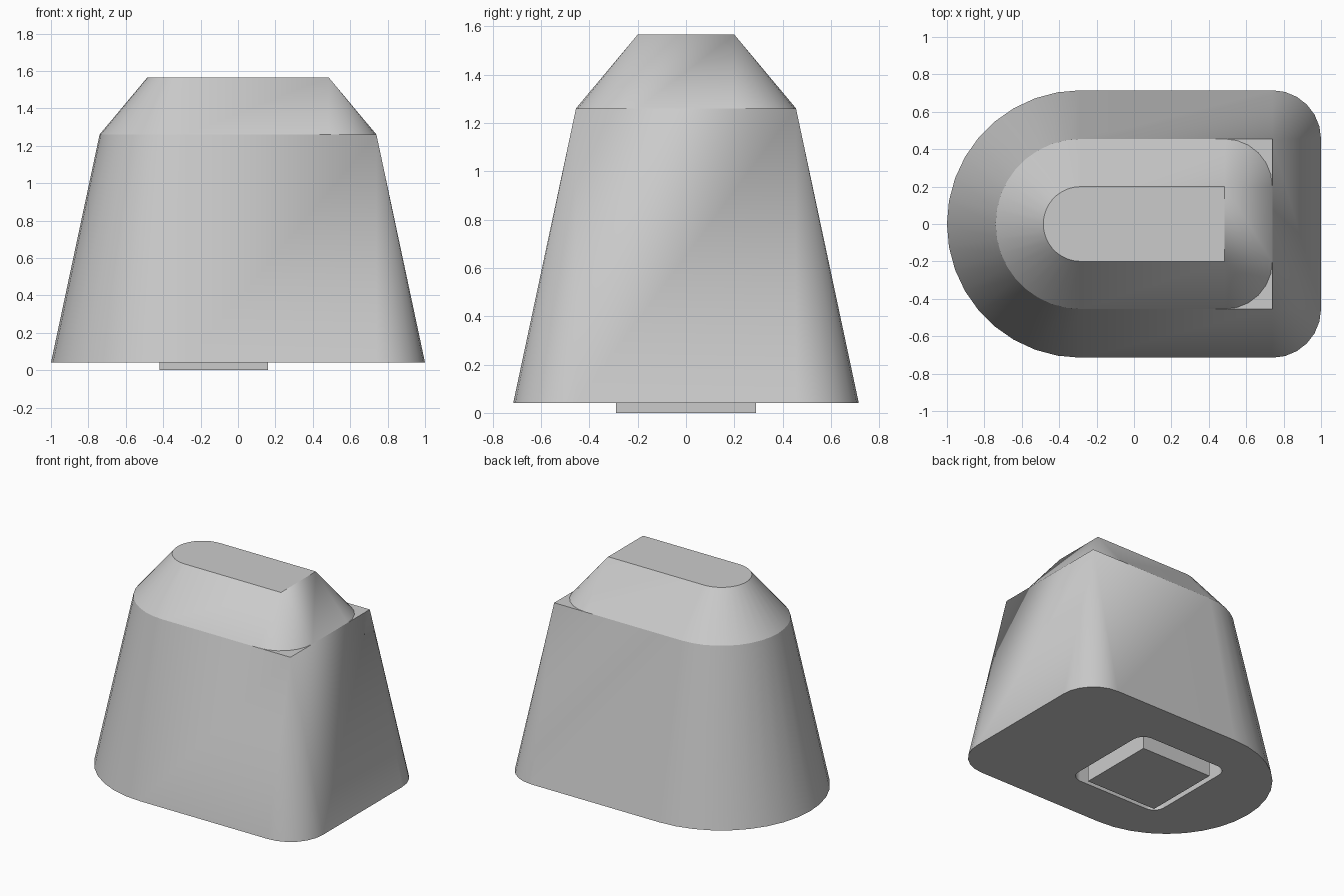
import bpy
import bmesh
from math import cos, sin, radians

if "Cube" in bpy.data.objects:
    bpy.data.objects.remove(bpy.data.objects["Cube"], do_unlink=True)

grey = bpy.data.materials.new("light_grey")
grey.use_nodes = True
COLOUR = (0.6, 0.6, 0.6, 1.0)
grey.diffuse_color = COLOUR
grey.node_tree.nodes["Principled BSDF"].inputs["Base Color"].default_value = COLOUR

ROUND_X = -0.285      # centre line of the rounded end
FOOT_X = -0.13        # centre of the foot and its pocket
FOOT_HALF = 0.29
BASE_Z, SHOULDER_Z, TOP_Z, POCKET_Z = 0.04, 1.26, 1.565, 0.4


def ring(bm, arcs, z):
    """Closed ring from arcs (x, y, radius, start angle, sweep, steps).
    A zero radius repeats one vertex, so rings keep matching counts."""
    verts = []
    for x, y, r, start, sweep, steps in arcs:
        corner = bm.verts.new((x, y, z)) if r == 0 else None
        for i in range(steps + 1):
            a = radians(start + sweep * i / steps)
            verts.append(corner or bm.verts.new((x + r * cos(a), y + r * sin(a), z)))
    return verts


def d_ring(bm, half_width, right, corner, z):
    """D-shaped outline: half circle at -x, two corners at +x."""
    x, y = right - corner, half_width - corner
    return ring(bm, [(ROUND_X, 0, half_width, 90, 180, 18),
                     (x, -y, corner, 270, 90, 6),
                     (x, y, corner, 0, 90, 6)], z)


def square_ring(bm, half, corner, z):
    d = half - corner
    return ring(bm, [(FOOT_X + d, d, corner, 0, 90, 5),
                     (FOOT_X - d, d, corner, 90, 90, 5),
                     (FOOT_X - d, -d, corner, 180, 90, 5),
                     (FOOT_X + d, -d, corner, 270, 90, 5)], z)


def fill(bm, verts):
    bm.faces.new(list(dict.fromkeys(verts)))


def loft(bm, low, high):
    for i in range(len(low)):
        j = (i + 1) % len(low)
        quad = list(dict.fromkeys([low[i], low[j], high[j], high[i]]))
        if len(quad) > 2:
            bm.faces.new(quad)


def finish(bm, name):
    bmesh.ops.recalc_face_normals(bm, faces=bm.faces[:])
    mesh = bpy.data.meshes.new(name)
    bm.to_mesh(mesh)
    bm.free()
    mesh.materials.append(grey)
    obj = bpy.data.objects.new(name, mesh)
    bpy.context.collection.objects.link(obj)
    bpy.ops.object.select_all(action="DESELECT")
    obj.select_set(True)
    bpy.context.view_layer.objects.active = obj
    bpy.ops.object.shade_smooth_by_angle(angle=radians(30))
    weighted = obj.modifiers.new("flat_sides", "WEIGHTED_NORMAL")
    weighted.keep_sharp = True


# Tapered body, with a rounded pocket in its underside
bm = bmesh.new()
bottom = d_ring(bm, 0.715, 1.0, 0.26, BASE_Z)
shoulder = d_ring(bm, 0.455, 0.74, 0, SHOULDER_Z)
loft(bm, bottom, shoulder)
fill(bm, shoulder)
rim = square_ring(bm, 0.375, 0.085, BASE_Z)
pocket = square_ring(bm, 0.375, 0.085, POCKET_Z)
loft(bm, rim, pocket)
fill(bm, pocket)
edges = [bm.edges.get((r[i - 1], r[i])) for r in (bottom, rim) for i in range(len(r))]
bmesh.ops.triangle_fill(bm, use_beauty=True, use_dissolve=False, edges=edges)
finish(bm, "body")

# Sloped cap on the shoulder
bm = bmesh.new()
lower = d_ring(bm, 0.455, 0.74, 0.255, SHOULDER_Z)
upper = d_ring(bm, 0.2, 0.485, 0, TOP_Z)
loft(bm, lower, upper)
fill(bm, upper)
finish(bm, "cap")

# Square foot standing out of the pocket
bm = bmesh.new()
sole = square_ring(bm, FOOT_HALF, 0, 0)
root = square_ring(bm, FOOT_HALF, 0, POCKET_Z)
loft(bm, sole, root)
fill(bm, sole)
finish(bm, "foot")
